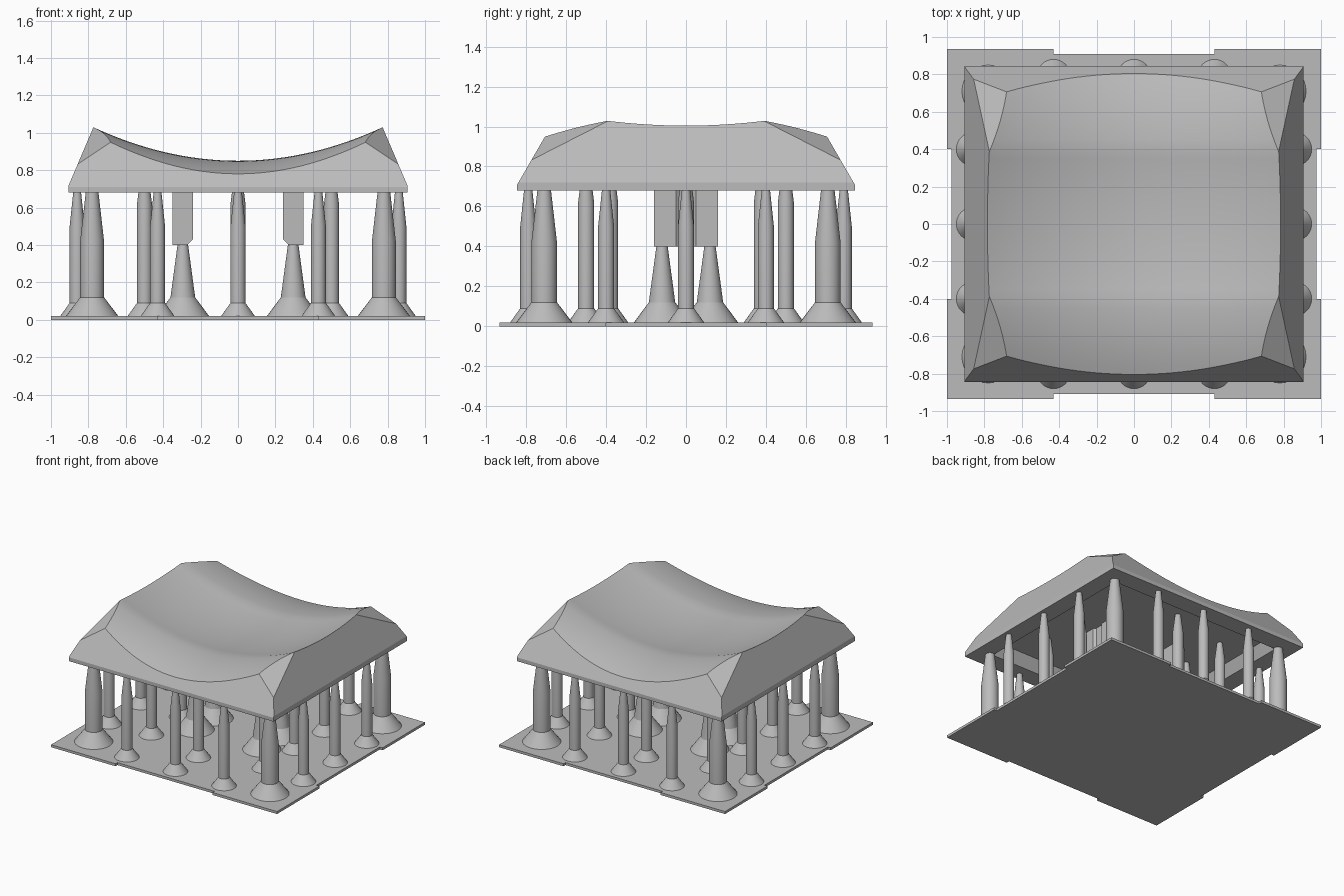
import bpy
import bmesh
import math
from mathutils import Vector

if "Cube" in bpy.data.objects:
    bpy.data.objects.remove(bpy.data.objects["Cube"], do_unlink=True)

GREY = (0.5, 0.5, 0.5, 1)
grey = bpy.data.materials.new("resin_grey")
grey.use_nodes = True
grey.diffuse_color = GREY
grey.node_tree.nodes["Principled BSDF"].inputs["Base Color"].default_value = GREY


def make(name, bm):
    bmesh.ops.recalc_face_normals(bm, faces=bm.faces)
    mesh = bpy.data.meshes.new(name)
    bm.to_mesh(mesh)
    bm.free()
    mesh.materials.append(grey)
    ob = bpy.data.objects.new(name, mesh)
    bpy.context.collection.objects.link(ob)
    return ob


def smooth(ob, degrees):
    bpy.ops.object.select_all(action="DESELECT")
    ob.select_set(True)
    bpy.context.view_layer.objects.active = ob
    bpy.ops.object.shade_smooth_by_angle(angle=math.radians(degrees))


def box(bm, x, y, z0, z1, top=(1, 1)):
    """Block with half sizes x and y, its top scaled; returns its vertices."""
    verts = bmesh.ops.create_cube(bm, size=2)["verts"]
    for v in verts:
        up = v.co.z > 0
        v.co.x *= x * (top[0] if up else 1)
        v.co.y *= y * (top[1] if up else 1)
        v.co.z = z1 if up else z0
    return verts


def cut(ob, cutter):
    mod = ob.modifiers.new("cut", "BOOLEAN")
    mod.operation = "DIFFERENCE"
    mod.solver = "EXACT"
    mod.object = cutter
    deps = bpy.context.evaluated_depsgraph_get()
    mesh = bpy.data.meshes.new_from_object(ob.evaluated_get(deps))
    ob.modifiers.clear()
    ob.data = mesh
    bpy.data.objects.remove(cutter, do_unlink=True)


def trim(bm, point, normal):
    geom = bm.verts[:] + bm.edges[:] + bm.faces[:]
    res = bmesh.ops.bisect_plane(bm, geom=geom, plane_co=point, plane_no=normal,
                                 clear_outer=True)
    edges = [e for e in res["geom_cut"] if isinstance(e, bmesh.types.BMEdge)]
    bmesh.ops.edgeloop_fill(bm, edges=edges)


# Cap body: a block trimmed by four sloping sides and four corner facets
SIGNS = (-1, 1)
bm = bmesh.new()
box(bm, 0.905, 0.845, 0.68, 1.3)
for s in SIGNS:
    trim(bm, (s * 0.905, 0, 0.72), (s * 0.305, 0, 0.13))
    trim(bm, (0, s * 0.845, 0.71), (0, s * 0.24, 0.139))
for sx in SIGNS:
    for sy in SIGNS:
        trim(bm, (sx * 0.68, sy * 0.706, 0.95), (sx * 0.43, sy * 0.335, 0.84))
cap = make("cap", bm)


# Dished top surface, used as a cutter
def dish(x, y):
    y = abs(y)
    wave = -0.427 * (y - 0.4) ** 2 if y > 0.4 else -0.03 * (1 - (y / 0.4) ** 2)
    return 0.85 + 0.3 * x * x + wave


bm = bmesh.new()
bmesh.ops.create_grid(bm, x_segments=40, y_segments=40, size=1)
for v in bm.verts:
    v.co.z = dish(v.co.x, v.co.y)
res = bmesh.ops.extrude_face_region(bm, geom=bm.faces[:])
for v in res["geom"]:
    if isinstance(v, bmesh.types.BMVert):
        v.co.z = 2
cut(cap, make("dish_cutter", bm))

# Hollow underside
bm = bmesh.new()
box(bm, 0.80, 0.74, 0.6, 0.77, (0.9, 0.88))
cut(cap, make("hollow_cutter", bm))
smooth(cap, 18)

# Stem prongs with a chamfered inner foot and a waist
for side, label in ((-1, "right"), (1, "left")):
    bm = bmesh.new()
    outline = [(0.24, 0.16), (0.35, 0.16), (0.35, 0.05), (0.335, 0.03),
               (0.335, -0.03), (0.35, -0.05), (0.35, -0.16), (0.24, -0.16),
               (0.24, -0.05), (0.255, -0.03), (0.255, 0.03), (0.24, 0.05)]
    face = bm.faces.new([bm.verts.new((side * x, y, 0.4)) for x, y in outline])
    res = bmesh.ops.extrude_face_region(bm, geom=[face])
    for v in res["geom"]:
        if isinstance(v, bmesh.types.BMVert):
            v.co.z = 0.78
    trim(bm, (side * 0.27, 0, 0.4), (-side, 0, -1))
    make(label + "_stem_prong", bm)

# Base plate with shallow notches in the middle of each edge
bm = bmesh.new()
xs, ys = (0.43, 0.975, 1), (0.4, 0.91, 0.935)
quarter = [(xs[2], ys[0]), (xs[2], ys[2]), (xs[0], ys[2]), (xs[0], ys[1])]
outline = []
for sx, sy in ((1, 1), (-1, 1), (-1, -1), (1, -1)):
    corner = [(xs[1], ys[0])] + quarter
    outline += [(sx * x, sy * y) for x, y in (corner if sx * sy > 0 else corner[::-1])]
face = bm.faces.new([bm.verts.new((x, y, 0)) for x, y in outline])
res = bmesh.ops.extrude_face_region(bm, geom=[face])
for v in res["geom"]:
    if isinstance(v, bmesh.types.BMVert):
        v.co.z = 0.02
make("base_plate", bm)


# Supports: lathed profiles of (radius, height)
def support(name, x, y, profile, segments=32):
    bm = bmesh.new()
    rings = []
    for r, z in profile:
        ring = [bm.verts.new((x + r * math.cos(a), y + r * math.sin(a), z))
                for a in (math.tau * i / segments for i in range(segments))]
        rings.append(ring)
    for low, high in zip(rings, rings[1:]):
        for i in range(segments):
            j = (i + 1) % segments
            bm.faces.new((low[i], low[j], high[j], high[i]))
    bm.faces.new(rings[0][::-1])
    bm.faces.new(rings[-1])
    smooth(make(name, bm), 25)


CORNER = [(0.14, 0.02), (0.064, 0.12), (0.064, 0.42), (0.033, 0.69)]
EDGE = [(0.09, 0.02), (0.04, 0.09), (0.04, 0.5), (0.02, 0.69)]
INNER = [(0.09, 0.02), (0.04, 0.09), (0.04, 0.62), (0.02, 0.78)]
STEM = [(0.14, 0.02), (0.066, 0.12), (0.027, 0.41)]

for sx in SIGNS:
    for sy in SIGNS:
        support("corner_support", sx * 0.78, sy * 0.71, CORNER)
        support("stem_support", sx * 0.295, sy * 0.12, STEM)
        support("inner_support", sx * 0.5, sy * 0.38, INNER)
    for t in (-1, 0, 1):
        support("side_support", sx * 0.86, t * 0.4, EDGE)
        support("end_support", t * 0.43, sx * 0.79, EDGE)
    support("inner_end_support", 0, sx * 0.5, INNER)
    support("inner_side_support", sx * 0.5, 0, INNER)
